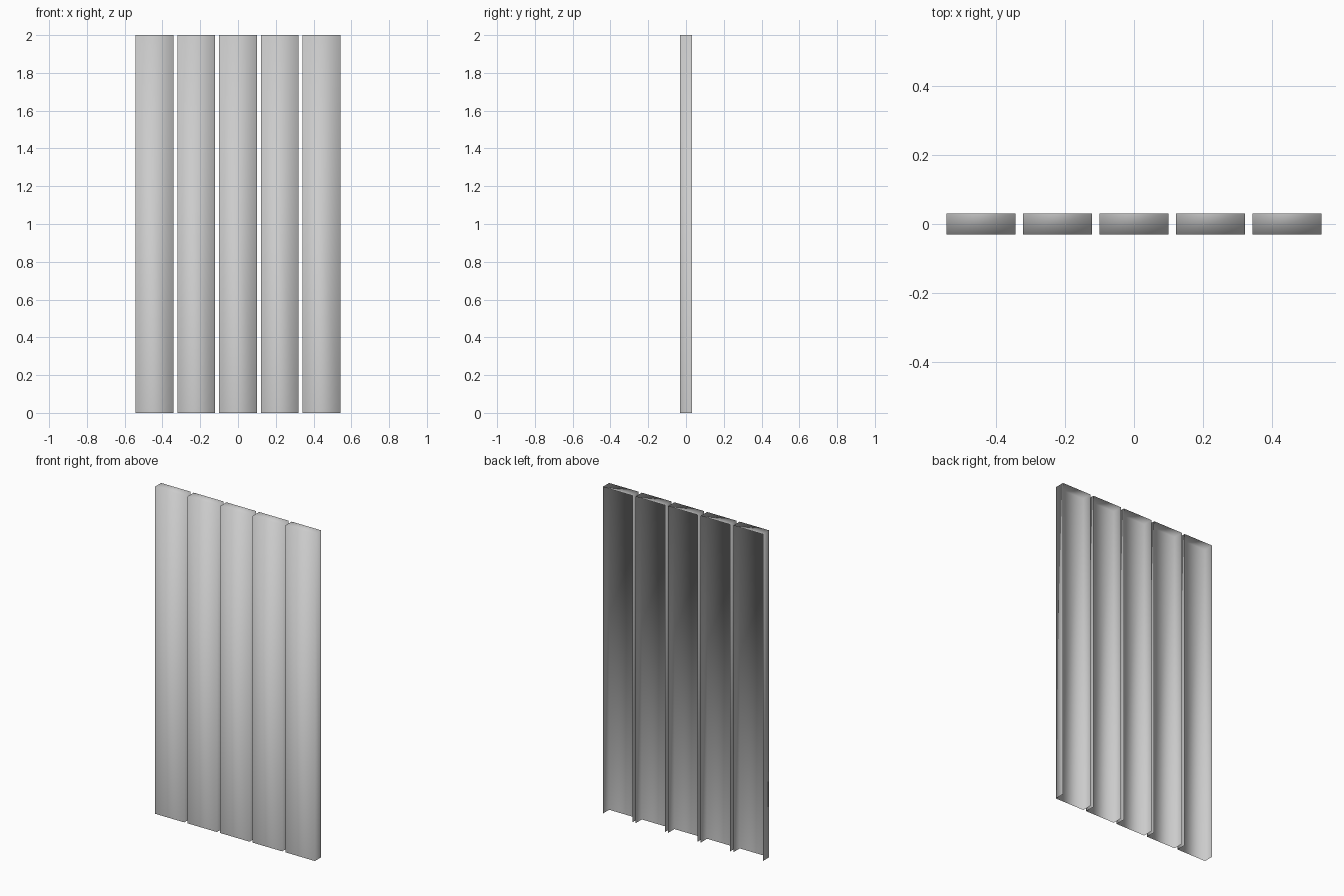
import bpy
import bmesh
from mathutils import Matrix

cube = bpy.data.objects.get("Cube")
if cube:
    bpy.data.objects.remove(cube, do_unlink=True)

SLATS = 5
WIDTH, DEPTH, HEIGHT = 0.2, 0.062, 2.0
PITCH = 0.221

grey = bpy.data.materials.new("light grey")
grey.use_nodes = True
colour = (0.6, 0.6, 0.6, 1)
grey.diffuse_color = colour
grey.node_tree.nodes["Principled BSDF"].inputs["Base Color"].default_value = colour


def make_slat_mesh():
    """Thin folded sheet: front, two side flanges and a top cap."""
    bm = bmesh.new()
    bmesh.ops.create_cube(bm, size=1, matrix=Matrix.Diagonal((WIDTH, DEPTH, HEIGHT, 1)))
    bmesh.ops.translate(bm, verts=bm.verts, vec=(0, 0, HEIGHT / 2))
    bm.normal_update()
    # Open the back and the bottom
    open_faces = [f for f in bm.faces if f.normal.y > 0.5 or f.normal.z < -0.5]
    bmesh.ops.delete(bm, geom=open_faces, context="FACES")
    for f in bm.faces:
        f.smooth = True
    mesh = bpy.data.meshes.new("slat")
    bm.to_mesh(mesh)
    bm.free()
    mesh.materials.append(grey)
    return mesh


# Row of identical slats with narrow gaps
slat_mesh = make_slat_mesh()
for i in range(SLATS):
    slat = bpy.data.objects.new(f"slat_{i + 1}", slat_mesh)
    slat.location.x = (i - (SLATS - 1) / 2) * PITCH
    bpy.context.collection.objects.link(slat)
